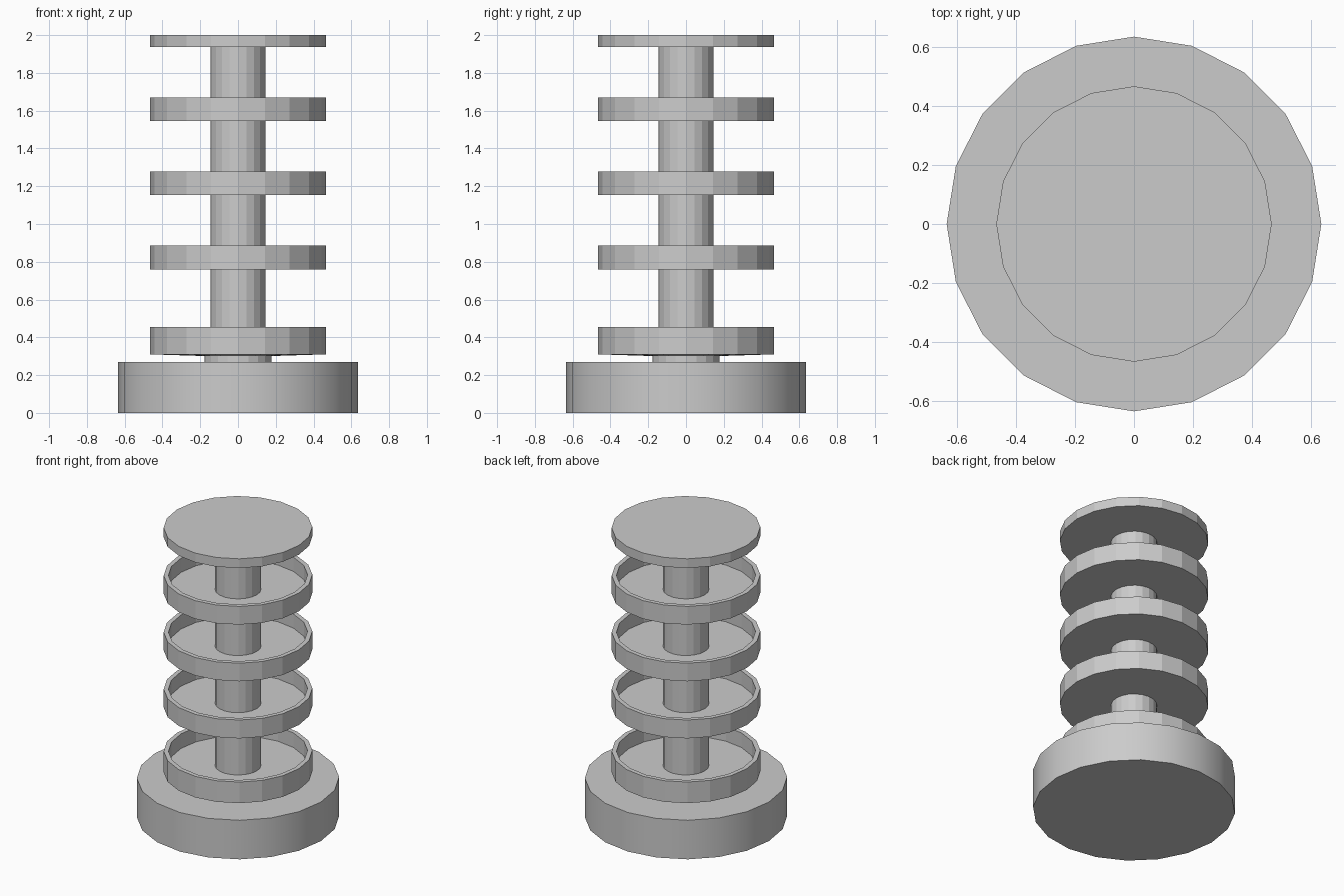
import bpy, bmesh
from math import cos, sin, pi

if "Cube" in bpy.data.objects:
    bpy.data.objects.remove(bpy.data.objects["Cube"])

SIDES = 20


def lathe(name, profile, smooth=False):
    """Revolve an (r, z) profile, bottom axis to top axis, closing both ends with flat caps."""
    bm = bmesh.new()
    rings = [[bm.verts.new((r * cos(2 * pi * i / SIDES), r * sin(2 * pi * i / SIDES), z))
              for i in range(SIDES)] for r, z in profile]
    for a, b in zip(rings, rings[1:]):
        for i in range(SIDES):
            j = (i + 1) % SIDES
            bm.faces.new((a[i], a[j], b[j], b[i]))
    bm.faces.new(rings[0][::-1])
    bm.faces.new(rings[-1])
    mesh = bpy.data.meshes.new(name)
    bm.to_mesh(mesh)
    bm.free()
    obj = bpy.data.objects.new(name, mesh)
    bpy.context.collection.objects.link(obj)
    if smooth:
        bpy.ops.object.select_all(action='DESELECT')
        obj.select_set(True)
        bpy.context.view_layer.objects.active = obj
        bpy.ops.object.shade_smooth_by_angle()
    return obj


R = 0.466      # tray radius
RIM = 0.436    # inside of tray rim

# Heavy foot and the short collar above it
lathe("base", [(0.634, 0), (0.634, 0.27)], smooth=True)
lathe("collar", [(0.178, 0.27), (0.178, 0.305)])

# Lowest tray with a slightly dished underside
lathe("tray_1", [(0.178, 0.301), (R, 0.31), (R, 0.456), (RIM, 0.456), (RIM, 0.355)])

# Repeated open trays
for n, (z0, z1) in enumerate([(0.758, 0.885), (1.153, 1.278), (1.545, 1.671)], 2):
    lathe(f"tray_{n}", [(R, z0), (R, z1), (RIM, z1), (RIM, z0 + 0.028)])

# Central column and solid lid
lathe("column", [(0.145, 0.305), (0.145, 1.936)])
lathe("top_disc", [(R, 1.936), (R, 2.0)])
